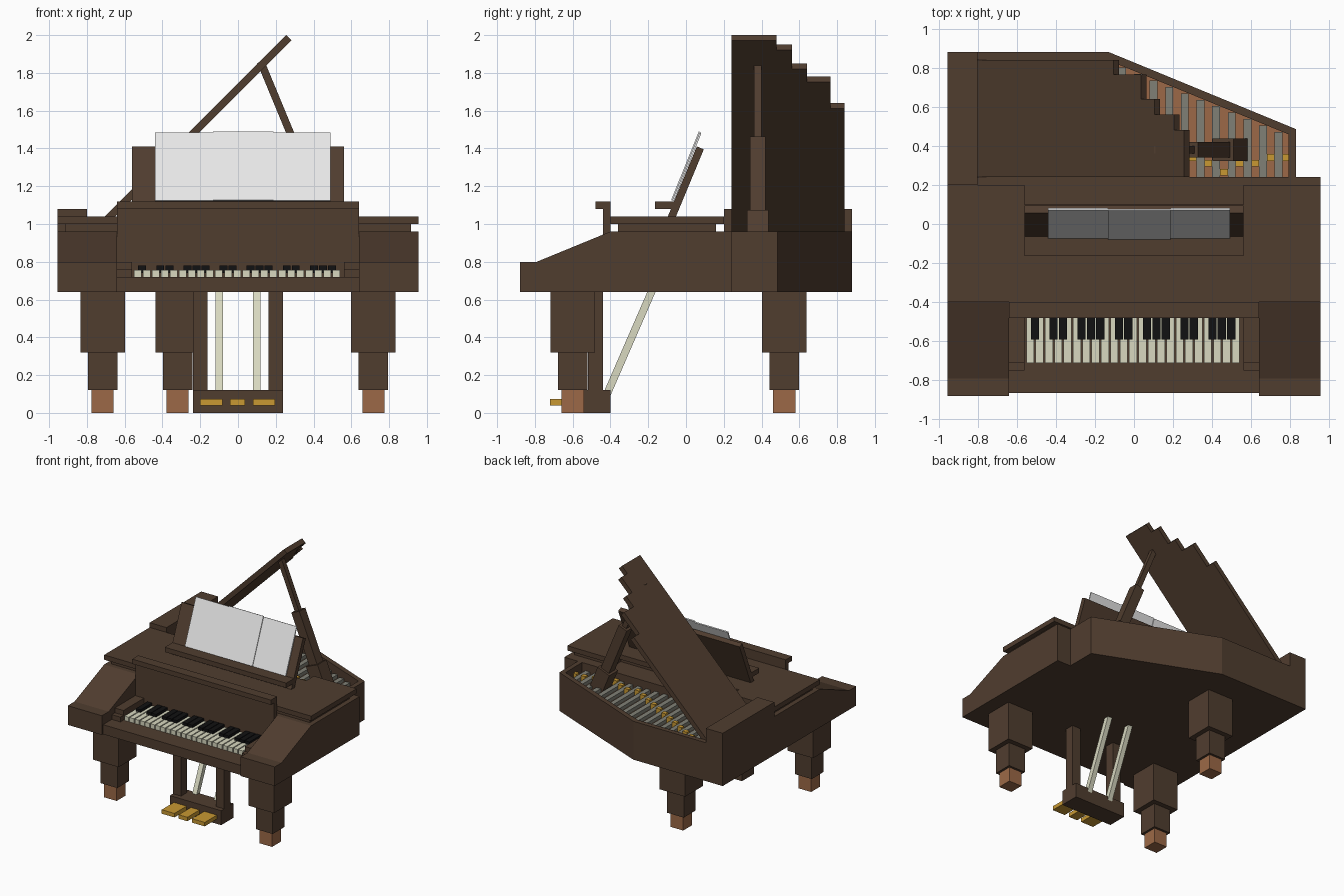
import bpy, bmesh, math
from mathutils import Matrix, Vector

if "Cube" in bpy.data.objects:
    bpy.data.objects.remove(bpy.data.objects["Cube"])


def mat(name, r, g, b):
    m = bpy.data.materials.new(name)
    m.diffuse_color = [(c / 255 / 12.92) if c < 11 else ((c / 255 + 0.055) / 1.055) ** 2.4 for c in (r, g, b)] + [1]
    m.use_nodes = True
    m.node_tree.nodes["Principled BSDF"].inputs["Base Color"].default_value = m.diffuse_color
    return m


WOOD = mat("dark wood", 80, 61, 47)
COPPER = mat("copper", 156, 105, 71)
STEEL = mat("string grey", 128, 128, 118)
CREAM = mat("ivory", 216, 216, 192)
GOLD = mat("brass", 200, 152, 50)
BLACK = mat("black", 17, 17, 18)
PAPER = mat("paper", 236, 236, 236)


def finish(name, bm, *mats):
    bmesh.ops.recalc_face_normals(bm, faces=bm.faces)
    me = bpy.data.meshes.new(name)
    bm.to_mesh(me)
    bm.free()
    for m in mats:
        me.materials.append(m)
    ob = bpy.data.objects.new(name, me)
    bpy.context.collection.objects.link(ob)
    return ob


def add_box(bm, x, y, z):
    """x, y, z are (low, high) pairs"""
    c = Vector([(p[0] + p[1]) / 2 for p in (x, y, z)])
    s = [p[1] - p[0] for p in (x, y, z)]
    bmesh.ops.create_cube(bm, size=1, matrix=Matrix.Translation(c) @ Matrix.Diagonal((*s, 1)))


def boxes(name, m, *specs):
    bm = bmesh.new()
    for s in specs:
        add_box(bm, *s)
    return finish(name, bm, m)


def prism(name, m, pts, lo, hi, axis="z"):
    """extrude an (x, y) outline along z, or a (y, z) outline along x"""
    place = (lambda a, b, c: (a, b, c)) if axis == "z" else (lambda a, b, c: (c, a, b))
    bm = bmesh.new()
    f = bm.faces.new([bm.verts.new(place(a, b, lo)) for a, b in pts])
    top = bmesh.ops.extrude_face_region(bm, geom=[f])["geom"]
    bmesh.ops.translate(bm, vec=place(0, 0, hi - lo), verts=[v for v in top if isinstance(v, bmesh.types.BMVert)])
    return finish(name, bm, m)


def tilt(ob, loc, angle, axis):
    ob.matrix_world = Matrix.Translation(loc) @ Matrix.Rotation(math.radians(angle), 4, axis)


W = 0.955

# Rear case: an open tray with a copper soundboard as its floor
outer = [(-W, .24), (.83, .24), (.83, .485), (-.13, .88), (-W, .88)]
inner = [(-.80, .24), (.79, .24), (.79, .459), (-.138, .84), (-.80, .84)]
bm = bmesh.new()
loops = [[bm.verts.new((x, y, z)) for x, y in pts]
         for pts, z in ((outer, .64), (outer, .96), (inner, .96), (inner, .87))]
for a, b in zip(loops, loops[1:]):
    for i in range(5):
        j = (i + 1) % 5
        bm.faces.new((a[i], a[j], b[j], b[i]))
bm.faces.new(loops[0])
bm.faces.new(loops[3]).material_index = 1
finish("rear_case", bm, WOOD, COPPER)

# Front case, key bed, spine block and sloping cheeks
boxes("front_case", WOOD, ((-W, W), (-.40, .24), (.64, .96)))
boxes("key_bed", WOOD, ((-.64, .64), (-.865, -.40), (.64, .72)))
boxes("spine_block", WOOD, ((-W, -.80), (.20, .88), (.96, 1.08)))
cheek = [(-.88, .64), (-.88, .80), (-.79, .80), (-.40, .96), (-.40, .64)]
for side, lo, hi in (("left", -W, -.64), ("right", .64, W)):
    prism(side + "_cheek", WOOD, cheek, lo, hi, "x")
for side, lo, hi in (("left", -.64, -.56), ("right", .56, .64)):
    boxes(side + "_key_block", WOOD, ((lo, hi), (-.71, -.44), (.72, .80)), ((lo, hi), (-.75, -.71), (.72, .76)))

# Fallboard with overhanging lip
boxes("fallboard", WOOD, ((-.64, .64), (-.44, -.40), (.72, 1.08)), ((-.64, .64), (-.48, -.40), (1.08, 1.12)))


# Front lid: two notched slabs
def notched(w, y0, y1, notch):
    return [(-w, y0), (w, y0), (w, y1), (.56, y1), (.56, notch), (-.56, notch), (-.56, y1), (-w, y1)]


prism("front_lid_lower", WOOD, notched(.915, -.36, .16, .06), .96, 1.0)
prism("front_lid_upper", WOOD, notched(W, -.40, .20, .10), 1.0, 1.04)

# Keys
PITCH, X0 = 1.1 / 23, -.555
boxes("white_keys", CREAM, *[((X0 + i * PITCH + .004, X0 + (i + 1) * PITCH - .004), (-.71, -.44), (.72, .757))
                             for i in range(23)])
boxes("black_keys", BLACK, *[((X0 + i * PITCH - .021, X0 + i * PITCH + .021), (-.59, -.44), (.74, .78))
                             for i in (1, 3, 4, 6, 7, 8, 10, 11, 13, 14, 15, 17, 18, 20, 21, 22)])

# Strings and brass pins, following the tail
strings, pins = [], []
for k in range(20):
    xc = -.74 + .08 * k
    xs = xc - .04
    y_end = min(.84, .459 + (.79 - max(xs + .02, -.138)) * .411)
    strings.append(((xs - .02, xs + .02), (.24, y_end), (.865, .90)))
    yp = min(.80, .30 + .55 * (.25 - xc)) if xc < .25 else (.34, .31, .265, .31, .31, .34)[(k - 13) % 6]
    pins.append(((xc - .02, xc + .02), (yp - .017, yp + .017), (.865, .915)))
boxes("strings", STEEL, *strings)
boxes("string_pins", GOLD, *pins)

# Open lid with stepped edge, hinged along the spine
pts, y = [(0, .24)], .24
for y_next, top in ((.48, 2.0), (.56, 1.95), (.64, 1.85), (.765, 1.78), (.84, 1.64)):
    u = (top - .945) * math.sqrt(2)
    pts += [(u, y), (u, y_next)]
    y = y_next
pts.append((0, .84))
tilt(prism("open_lid", WOOD, pts, -.04, 0), (-.80, 0, .945), -45, "Y")

# Lid prop in three thicknesses, leaning left towards the lid
prop = boxes("lid_prop", WOOD, *[((-w, w), (-w, w), z) for w, z in
                                 ((.02, (.40, .93)), (.04, (.05, .485)), (.058, (-.16, .055)))])
tilt(prop, (.476, .38, 1.0), -22.5, "Y")

# Music stand, ledge and three sheets
boxes("music_ledge", WOOD, ((-.56, .56), (-.165, -.05), (1.08, 1.12)))
stand = boxes("music_stand", WOOD, ((-.56, .56), (0, .04), (-.03, .385)))
tilt(stand, (0, -.09, 1.055), -22.5, "X")
sheets = boxes("sheet_music", PAPER, ((-.44, -.132), (-.012, -.002), (0, .387)),
               ((-.132, .187), (-.018, -.008), (0, .392)), ((.187, .49), (-.012, -.002), (0, .387)))
tilt(sheets, (0, -.062, 1.12), -22, "X")

# Legs with copper feet
for name, x, y in (("left_front", -.717, -.6), ("right_front", .717, -.6), ("back", -.32, .52)):
    def block(w, lo, hi):
        return ((x - w, x + w), (y - w, y + w), (lo, hi))
    boxes(name + "_leg", WOOD, block(.118, .32, .64), block(.078, .12, .32))
    boxes(name + "_foot", COPPER, block(.059, 0, .12))

# Pedal lyre, pedals and brace rods
boxes("pedal_lyre", WOOD, ((-.237, .237), (-.56, -.40), (0, .12)),
      *[((s - .038, s + .038), (-.52, -.44), (.12, .64)) for s in (-.199, .199)])
boxes("pedals", GOLD, *[((a, b), (-.72, -.56), (.04, .073)) for a, b in ((-.20, -.083), (-.043, .037), (.08, .197))])
rods = boxes("brace_rods", CREAM, *[((s - .02, s + .02), (-.02, .02), (-.02, .60)) for s in (-.10, .10)])
tilt(rods, (0, -.418, .10), -23.5, "X")
